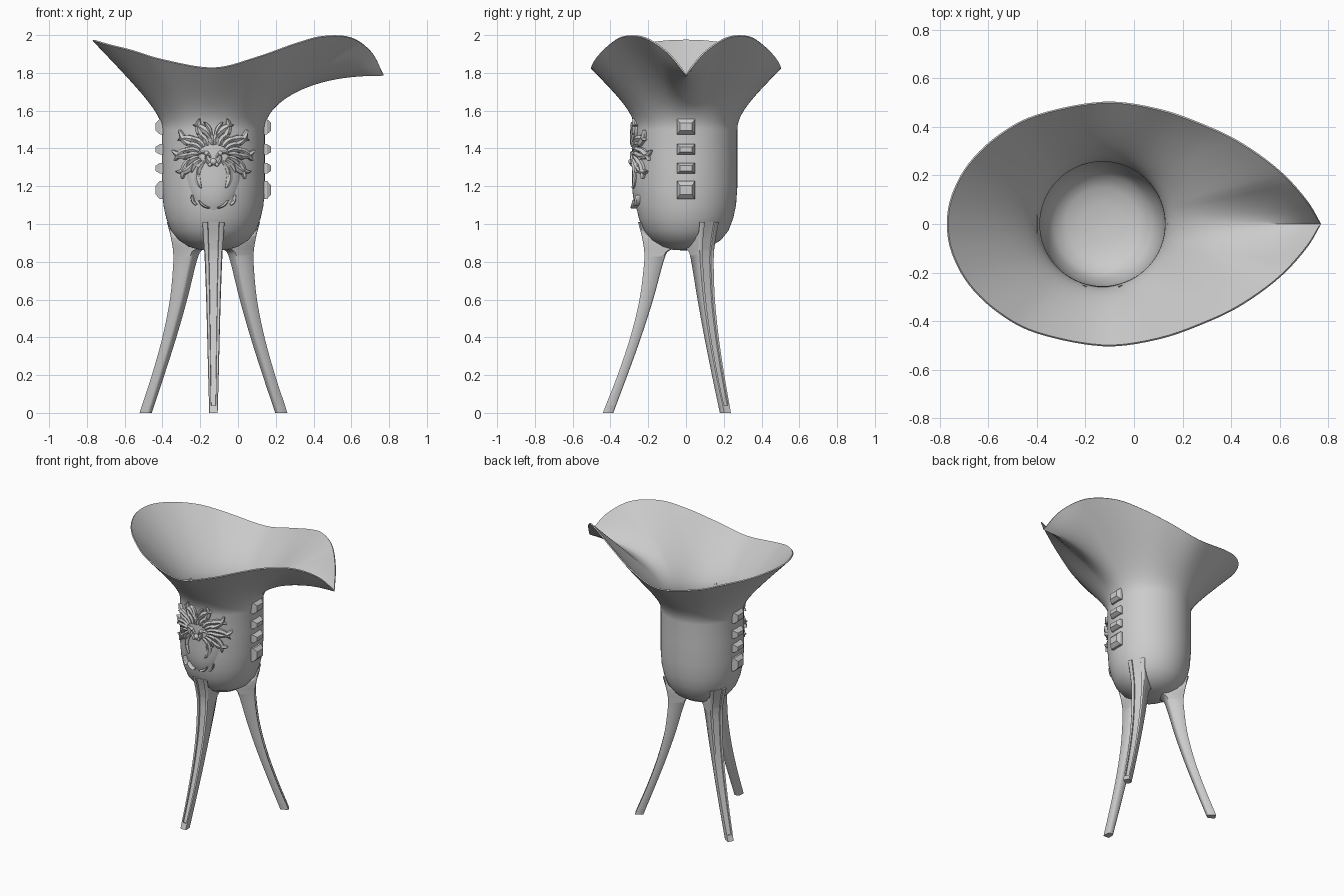
import bpy, bmesh, math
from mathutils import Vector, Matrix

cube = bpy.data.objects.get("Cube")
if cube:
    bpy.data.objects.remove(cube, do_unlink=True)

metal = bpy.data.materials.new("plain grey metal")
metal.use_nodes = True
GREY = (0.6, 0.6, 0.6, 1)
metal.diffuse_color = GREY
metal.node_tree.nodes["Principled BSDF"].inputs["Base Color"].default_value = GREY

AXIS = Vector((-0.13, 0, 0))   # vertical axis of the cup
R = 0.272                      # cup radius
TIP_Z = 1.785                  # height of the spout tip


def finish(bm, name, angle=35):
    bmesh.ops.recalc_face_normals(bm, faces=bm.faces)
    mesh = bpy.data.meshes.new(name)
    bm.to_mesh(mesh)
    bm.free()
    mesh.materials.append(metal)
    obj = bpy.data.objects.new(name, mesh)
    bpy.context.collection.objects.link(obj)
    bpy.ops.object.select_all(action="DESELECT")
    obj.select_set(True)
    bpy.context.view_layer.objects.active = obj
    bpy.ops.object.shade_smooth_by_angle(angle=math.radians(angle))


def skin(bm, rows, closed=True):
    """Bridge rows of points with quads."""
    vs = [[bm.verts.new(p) for p in row] for row in rows]
    n = len(vs[0])
    for a, b in zip(vs, vs[1:]):
        for i in range(n if closed else n - 1):
            j = (i + 1) % n
            bm.faces.new((a[i], a[j], b[j], b[i]))
    return vs


def smooth_path(pts, first, last, steps):
    """Catmull-Rom through pts, with given phantom end points."""
    p = [first] + pts + [last]
    out = []
    for a, b, c, d in zip(p, p[1:], p[2:], p[3:]):
        for k in range(steps):
            t = k / steps
            out.append(0.5 * (2 * b + (c - a) * t + (2 * a - 5 * b + 4 * c - d) * t ** 2
                              + (3 * b - a - 3 * c + d) * t ** 3))
    return out + [pts[-1]]


# Rim: half outline from the spout tip to the back, then mirrored
half = [Vector(p) for p in (
    (.77, 0, TIP_Z), (.71, .1, 1.905), (.6, .22, 1.983), (.45, .33, 1.99), (.3, .405, 1.95),
    (.1, .475, 1.88), (-.13, .503, 1.823), (-.4, .45, 1.867), (-.56, .365, 1.915),
    (-.68, .25, 1.945), (-.75, .12, 1.965), (-.77, 0, 1.97))]
flip = Vector((1, -1, 1))
half = smooth_path(half, 2 * half[0] - half[1], half[-2] * flip, 5)
rim = half + [p * flip for p in half[-2:0:-1]]
angles = [math.atan2(p.y, p.x - AXIS.x) for p in rim]


def ring(r, z):
    return [AXIS + Vector((r * math.cos(a), r * math.sin(a), z)) for a in angles]


def flare_point(a, end, t):
    """Curve from the cup wall to the rim, with a rounded level keel at the spout."""
    d = Vector((math.cos(a), math.sin(a), 0))
    w = max(0, d.x) ** 4
    soft = end.copy()
    if end.x > 0:                       # the pinch of the spout fades away from the rim
        trough = min(1, abs(end.y) / .2)
        soft -= d * .05 * (1 - trough) ** 2
        soft.z = TIP_Z + (end.z - TIP_Z) * trough
    p0 = AXIS + d * R + Vector((0, 0, 1.5))
    p1 = p0 + Vector((0, 0, .085 + .06 * w))
    p2 = p1.lerp(soft, .34 + .09 * w)
    p2.z += (TIP_Z - p2.z) * w
    p2 += d * .16 * max(0, d.x) ** 2 * d.y ** 2
    p3 = soft.lerp(end, t ** 8)
    s = 1 - t
    return p0 * s ** 3 + p1 * 3 * s * s * t + p2 * 3 * s * t * t + p3 * t ** 3


STEPS = 22
flare = [[flare_point(a, p, k / STEPS) for a, p in zip(angles, rim)] for k in range(STEPS + 1)]


def inset_flare():
    """Inner skin of the flare, offset along the surface normals."""
    rows = []
    for k, row in enumerate(flare):
        below, above = flare[max(k - 1, 0)], flare[min(k + 1, STEPS)]
        depth = .015 - .007 * k / STEPS
        rows.append([p - (row[(i + 1) % len(row)] - row[i - 1]).cross(above[i] - below[i]).normalized() * depth
                     for i, p in enumerate(row)])
    return rows


# Cup: outside, rim and inside as one closed skin
outer = [(.01, .86), (.07, .863), (.13, .88), (.185, .915), (.225, .965), (.25, 1.03),
         (.265, 1.1), (R, 1.2), (R, 1.35)]
inner = [(.256, 1.3), (.254, 1.15), (.244, 1.07), (.225, 1.01), (.2, .965), (.15, .935),
         (.08, .92), (.01, .915)]
bm = bmesh.new()
vs = skin(bm, [ring(*p) for p in outer] + flare + inset_flare()[::-1] + [ring(*p) for p in inner])
bm.faces.new(vs[0])
bm.faces.new(vs[-1])
finish(bm, "cup", 40)

# Legs: curved blades with a sunken panel down the outer face
# stations: height, outer radius, inner radius, width
stations = [Vector(s) for s in (
    (0, .44, .385, .045), (.04, .425, .37, .047), (.2, .362, .31, .056), (.4, .295, .238, .066),
    (.6, .246, .174, .077), (.78, .223, .125, .09), (.85, .221, .1, .097),
    (.88, .224, .07, .1), (.94, .235, .195, .108), (1.01, .254, .234, .117))]
path = smooth_path(stations[1:], stations[0], 2 * stations[-1] - stations[-2], 4)


def leg_section(s, groove):
    z, out, inn, w = s
    h, e = w / 2, w * .27
    low = out - groove
    side = [(inn, h * .6), (inn + .008, h * .9), (out - .008, h), (out, h * .9), (out, e), (low, e * .9)]
    return [Vector((r, -t, z)) for r, t in side] + [Vector((r, t, z)) for r, t in side[::-1]]


for name, deg in (("front_leg", -90), ("back_left_leg", 30), ("back_right_leg", 150)):
    bm = bmesh.new()
    vs = skin(bm, [leg_section(stations[0], 0), leg_section(stations[1], 0)]
              + [leg_section(s, .009) for s in path])
    bm.faces.new(vs[0])
    bm.faces.new(vs[-1])
    bmesh.ops.transform(bm, matrix=Matrix.Translation(AXIS) @ Matrix.Rotation(math.radians(deg), 4, "Z"),
                        verts=bm.verts)
    finish(bm, name, 58)

# Studs: a column of bevelled blocks on each side
for name, side in (("left_studs", 1), ("right_studs", -1)):
    bm = bmesh.new()
    for z, h in ((1.515, .08), (1.395, .055), (1.295, .055), (1.18, .095)):
        rows = []
        for r, k, kz in ((R - .005, 1, 1), (R + .012, 1, 1), (R + .034, .7, .5)):
            rows.append([AXIS + Vector((side * r, sy * .047 * k, z + sz * h / 2 * kz))
                         for sy, sz in ((-1, -1), (1, -1), (1, 1), (-1, 1))])
        vs = skin(bm, rows)
        bm.faces.new(vs[-1])
    finish(bm, name, 15)


# Beast mask on the front: wrapped relief
def wrap(u, z, r):
    a = u / R - math.pi / 2
    return AXIS + Vector((r * math.cos(a), r * math.sin(a), z))


def leaf(bm, u, z, deg, length, width, curl, steps=8):
    """Tapered, curling, ridged leaf laid on the cup wall, on both sides."""
    for m in (1, -1):
        x, y, a, rows = u, z, math.radians(deg), []
        for k in range(steps + 1):
            t = k / steps
            w = width * (.3 + 1.5 * t) * (1 - t) ** .8 + .001
            nx, ny = -math.sin(a) * w, math.cos(a) * w
            rows.append([wrap(m * (x + nx * s), y + ny * s, R + r) for s, r in (
                (-1, -.008), (-.9, .016), (0, .024), (.9, .016), (1, -.008))])
            x += math.cos(a) * length / steps
            y += math.sin(a) * length / steps
            a += math.radians(curl) / steps
        skin(bm, rows, False)


bm = bmesh.new()
for k in range(9):                      # overlapping outer and inner mane
    deg = 84 - k * 17
    c, s = math.cos(math.radians(deg)), math.sin(math.radians(deg))
    leaf(bm, .125 * c, 1.37 + .085 * s, deg - 20, .12, .028, 75 if k % 2 else -60)
    leaf(bm, .075 * c, 1.37 + .05 * s, deg + 12, .09, .022, -70)
leaf(bm, .012, 1.47, 80, .08, .018, -40)    # crest
leaf(bm, .015, 1.35, 70, .09, .013, -140)   # brow
leaf(bm, .005, 1.31, 20, .07, .012, 90)     # muzzle
leaf(bm, .02, 1.085, 10, .07, .009, 60)     # lower fringe
leaf(bm, .09, 1.1, 40, .06, .009, 60)
finish(bm, "mask_leaves", 25)

bm = bmesh.new()
for u, z, size in ((.035, 1.375, .013), (-.035, 1.375, .013), (0, 1.33, .018),
                   (.018, 1.315, .011), (-.018, 1.315, .011)):
    bmesh.ops.create_uvsphere(bm, u_segments=12, v_segments=8, radius=size,
                              matrix=Matrix.Translation(wrap(u, z, R + .015)))
finish(bm, "mask_eyes_and_nose")

# Low oval swelling behind the mask, sunk into the wall at its edge
bm = bmesh.new()
N = 32
rows = []
for k in range(1, 9):
    q = k / 8
    turn = [2 * math.pi * i / N for i in range(N)]
    rows.append([wrap(.19 * q * math.cos(a), 1.3 + .235 * q * math.sin(a), R + .014 - .03 * q ** 4)
                 for a in turn])
vs = skin(bm, rows)
bm.faces.new(vs[0])
finish(bm, "mask_backing", 60)
